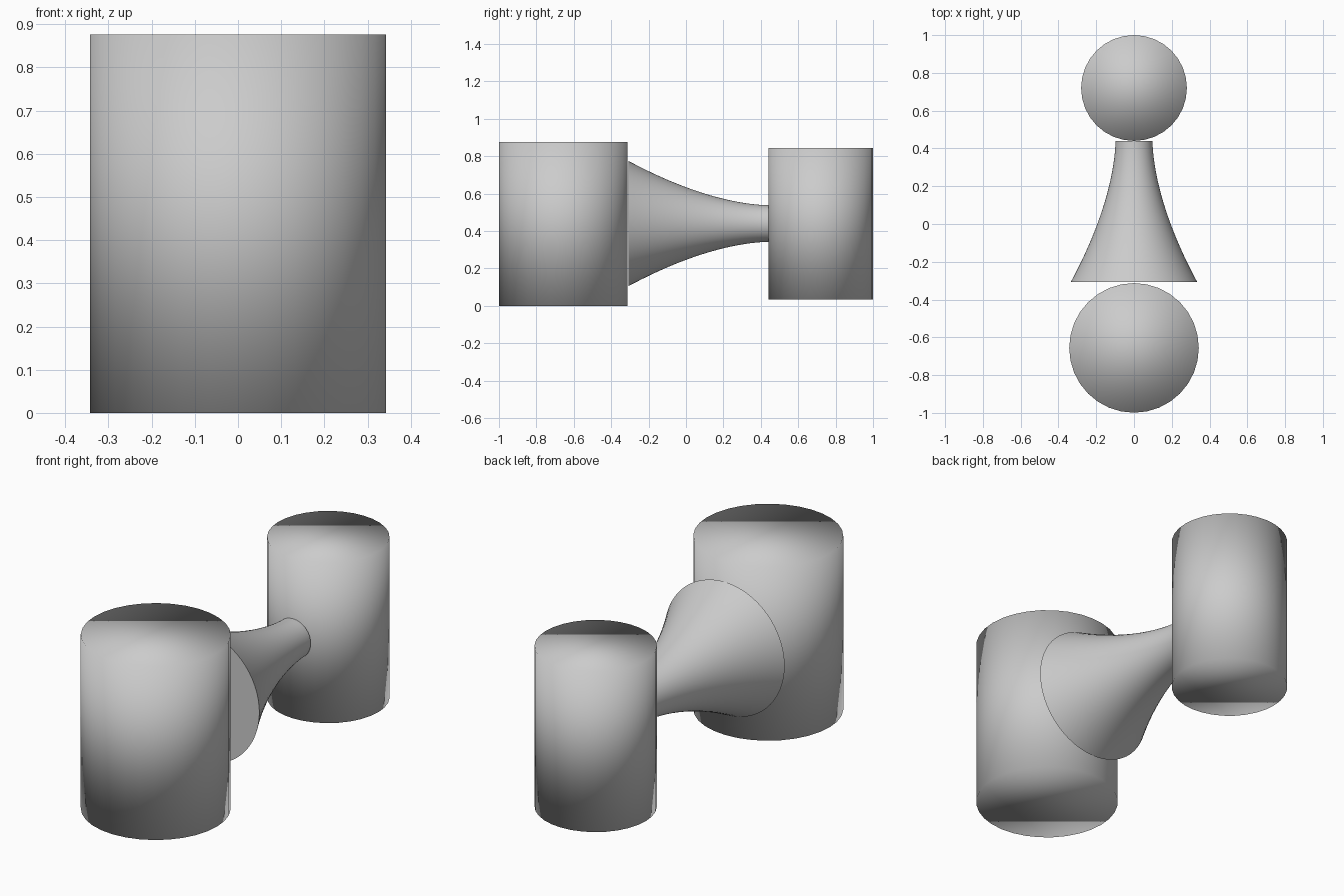
import bpy, bmesh
from math import sin, cos, tau

if "Cube" in bpy.data.objects:
    bpy.data.objects.remove(bpy.data.objects["Cube"])


def make_object(name, bm):
    bmesh.ops.recalc_face_normals(bm, faces=bm.faces)
    mesh = bpy.data.meshes.new(name)
    bm.to_mesh(mesh)
    bm.free()
    obj = bpy.data.objects.new(name, mesh)
    bpy.context.collection.objects.link(obj)
    return obj


def drum(name, y, radius, z0, z1):
    # upright 32-sided cylinder, shaded smooth right across its caps
    bm = bmesh.new()
    bmesh.ops.create_cone(bm, cap_ends=True, segments=32,
                          radius1=radius, radius2=radius, depth=z1 - z0)
    for f in bm.faces:
        f.smooth = True
    obj = make_object(name, bm)
    obj.location = (0, y, (z0 + z1) / 2)
    return obj


def flared_neck(name, y0, y1, r0, r1, z, sides=64, steps=24):
    # concave trumpet profile revolved around the y axis, with flat crisp ends
    bm = bmesh.new()
    rings = []
    for i in range(steps + 1):
        t = i / steps
        r = r1 + (r0 - r1) * (1 - t) ** 1.7
        y = y0 + (y1 - y0) * t
        rings.append([bm.verts.new((r * cos(tau * k / sides), y,
                                    z + r * sin(tau * k / sides)))
                      for k in range(sides)])
    for a, b in zip(rings, rings[1:]):
        for k in range(sides):
            n = (k + 1) % sides
            bm.faces.new((a[k], a[n], b[n], b[k])).smooth = True
    for ring in (rings[0], rings[-1]):
        bm.faces.new(ring)
        for k in range(sides):
            bm.edges.get((ring[k], ring[k - 1])).smooth = False
    return make_object(name, bm)


# large front drum, smaller rear drum, and the neck joining them
drum("front_drum", -0.656, 0.343, 0.0, 0.876)
drum("rear_drum", 0.720, 0.280, 0.035, 0.845)
flared_neck("neck", -0.308, 0.440, 0.335, 0.098, 0.440)
